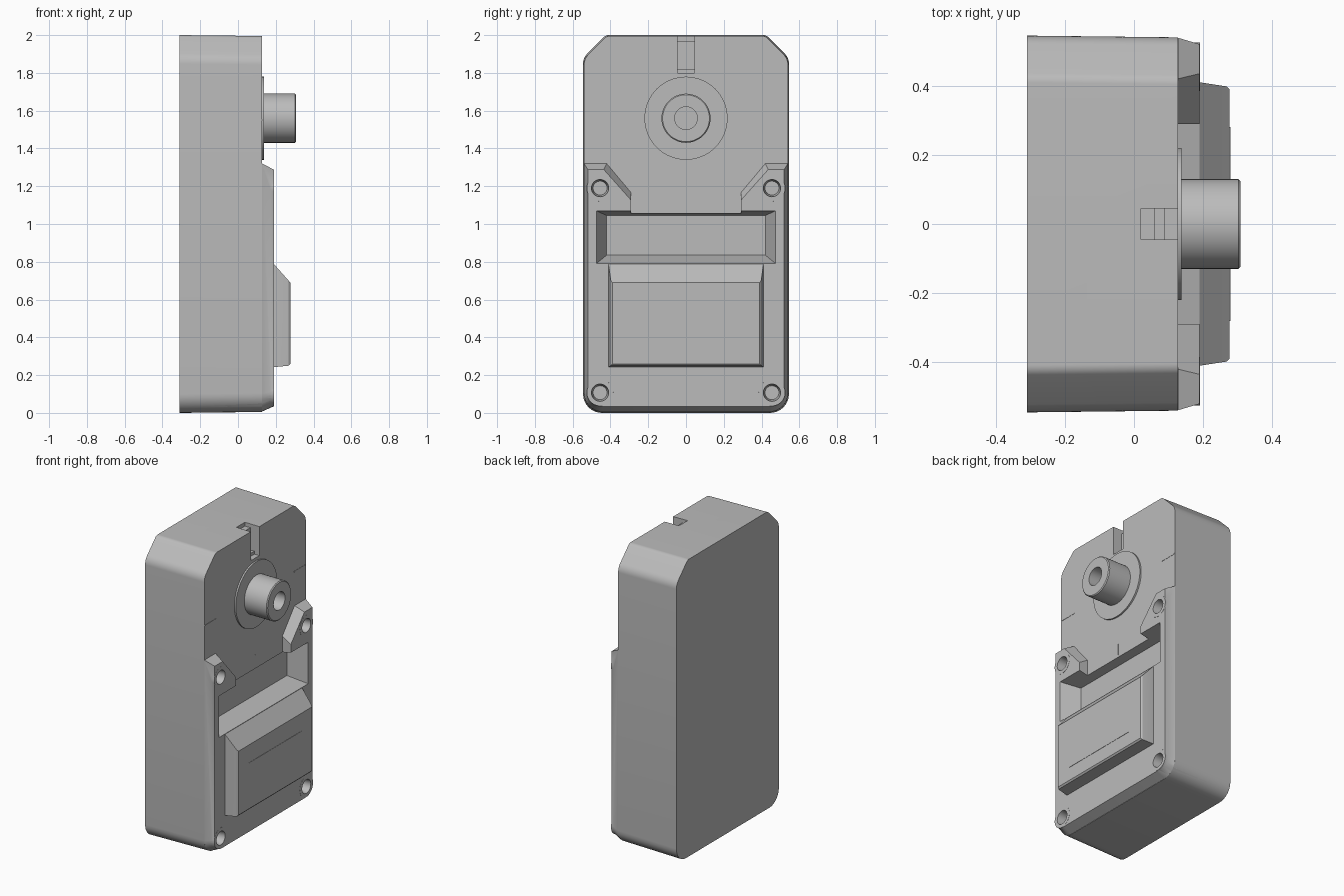
import bpy
import bmesh
import math
from mathutils import Vector

cube = bpy.data.objects.get("Cube")
if cube:
    bpy.data.objects.remove(cube, do_unlink=True)

grey = bpy.data.materials.new("plain_grey")
grey.use_nodes = True
COLOUR = (0.5, 0.5, 0.5, 1)
grey.diffuse_color = COLOUR
grey.node_tree.nodes["Principled BSDF"].inputs["Base Color"].default_value = COLOUR


def fillet(corners, steps=8):
    """Outline in (y, z) from (y, z, radius) corners, rounding each corner."""
    out = []
    for i, (y, z, r) in enumerate(corners):
        p = Vector((y, z))
        if r == 0:
            out.append(p)
            continue
        before, after = corners[i - 1], corners[(i + 1) % len(corners)]
        a = (Vector(before[:2]) - p).normalized()
        b = (Vector(after[:2]) - p).normalized()
        half = a.angle(b) / 2
        reach = r / math.tan(half)
        centre = p + (a + b).normalized() * r / math.sin(half)
        start, end = p + a * reach - centre, p + b * reach - centre
        sweep = math.pi - 2 * half
        for k in range(steps + 1):
            t = k / steps
            out.append(centre + (start * math.sin((1 - t) * sweep)
                                 + end * math.sin(t * sweep)) / math.sin(sweep))
    return out


def mirrored(right):
    """Close a symmetric outline from its +y corners, listed bottom to top."""
    return right + [(-y, z, r) for y, z, r in reversed(right)]


def rect(half, low, high):
    return fillet(mirrored([(half, low, 0), (half, high, 0)]))


def circle(r, y=0, z=0, n=48):
    return [Vector((y + r * math.cos(math.tau * k / n), z + r * math.sin(math.tau * k / n)))
            for k in range(n)]


def loft(name, layers):
    """Skin a stack of (x, outline) layers and cap both ends."""
    bm = bmesh.new()
    rings = [[bm.verts.new((x, p[0], p[1])) for p in loop] for x, loop in layers]
    n = len(rings[0])
    for lower, upper in zip(rings, rings[1:]):
        for i in range(n):
            j = (i + 1) % n
            bm.faces.new((lower[i], lower[j], upper[j], upper[i]))
    bm.faces.new(rings[0][::-1])
    bm.faces.new(rings[-1])
    bmesh.ops.recalc_face_normals(bm, faces=bm.faces)
    mesh = bpy.data.meshes.new(name)
    bm.to_mesh(mesh)
    bm.free()
    mesh.materials.append(grey)
    obj = bpy.data.objects.new(name, mesh)
    bpy.context.scene.collection.objects.link(obj)
    return obj


def combine(obj, tool, operation):
    """Apply a boolean, then discard the tool."""
    mod = obj.modifiers.new("cut", "BOOLEAN")
    mod.operation, mod.object, mod.solver = operation, tool, "EXACT"
    bpy.context.view_layer.objects.active = obj
    bpy.ops.object.modifier_apply(modifier=mod.name)
    bpy.data.objects.remove(tool, do_unlink=True)


def smooth(obj, degrees=25):
    bpy.ops.object.select_all(action="DESELECT")
    obj.select_set(True)
    bpy.context.view_layer.objects.active = obj
    bpy.ops.object.shade_smooth_by_angle(angle=math.radians(degrees))


# Housing with a slight draft, rounded bottom and clipped top corners
FACE, PLATE = 0.127, 0.19


def housing_outline(d):
    return fillet(mirrored([(0.545 - d, d, 0.1), (0.545 - d, 1.88 - d, 0.08),
                            (0.425 - d, 2 - d, 0.04)]))


housing = loft("housing", [(-0.31, housing_outline(0)), (FACE, housing_outline(0.005))])

# Raised lower plate with two shoulders beside the shaft area
plate_base = fillet(mirrored([(0.539, 0.007, 0.095), (0.539, 1.32, 0), (0.42, 1.32, 0),
                              (0.29, 1.165, 0), (0.29, 1.0, 0)]))
plate_top = fillet(mirrored([(0.52, 0.035, 0.08), (0.52, 1.288, 0), (0.435, 1.288, 0),
                             (0.29, 1.125, 0), (0.29, 1.0, 0)]))
plate = loft("plate", [(0.1, plate_base), (FACE, plate_base), (PLATE, plate_top)])
combine(housing, plate, "UNION")

# Screw bosses and their tapered holes
spots = [(side * 0.455, z) for side in (-1, 1) for z in (0.107, 1.19)]
for y, z in spots:
    boss = loft("boss", [(0.11, circle(0.073, y, z)), (PLATE + 0.001, circle(0.07, y, z))])
    combine(housing, boss, "UNION")
for y, z in spots:
    hole = loft("hole", [(0.12, circle(0.037, y, z, 32)), (0.2, circle(0.047, y, z, 32))])
    combine(housing, hole, "DIFFERENCE")

# Sloped-wall pocket above the cover
pocket = loft("pocket", [(0.07, rect(0.42, 0.835, 1.045)), (0.2, rect(0.479, 0.787, 1.072))])
combine(housing, pocket, "DIFFERENCE")

# Stepped notch in the top edge
for depth, low, high in ((0.09, 1.8, 1.85), (0.06, 1.82, 2.05), (0.02, 1.97, 2.06)):
    notch = loft("notch", [(depth, rect(0.045, low, high)), (0.2, rect(0.045, low, high))])
    combine(housing, notch, "DIFFERENCE")
smooth(housing)

# Raised cover with a sloping top and a shallow panel
cover = loft("cover", [(0.186, rect(0.41, 0.242, 0.788)), (PLATE, rect(0.41, 0.242, 0.788)),
                       (0.268, rect(0.398, 0.25, 0.7)), (0.277, rect(0.39, 0.26, 0.69))])
smooth(cover, 15)
loft("cover_panel", [(0.275, rect(0.28, 0.35, 0.57)), (0.279, rect(0.28, 0.35, 0.57))])

# Shaft collar and hollow shaft
SHAFT_Z = 1.56
collar = loft("shaft_collar", [(0.12, circle(0.22, 0, SHAFT_Z, 64)),
                               (0.138, circle(0.22, 0, SHAFT_Z, 64))])
smooth(collar)
profile = [(0.13, 0.13), (0.302, 0.13), (0.308, 0.124), (0.308, 0.06), (0.18, 0.06)]
shaft = loft("shaft", [(x, circle(r, 0, SHAFT_Z)) for x, r in profile])
smooth(shaft)

# Fine alignment marks on the upper face
for name, y, z, w, h in (("left_mark", 0.475, 1.55, 0.06, 0.003),
                         ("right_mark", -0.475, 1.55, 0.06, 0.003),
                         ("centre_mark", 0, 1.11, 0.003, 0.04)):
    outline = [Vector((y + a * w, z + b * h)) for a, b in ((-1, -1), (1, -1), (1, 1), (-1, 1))]
    loft(name, [(0.12, outline), (FACE + 0.002, outline)])
